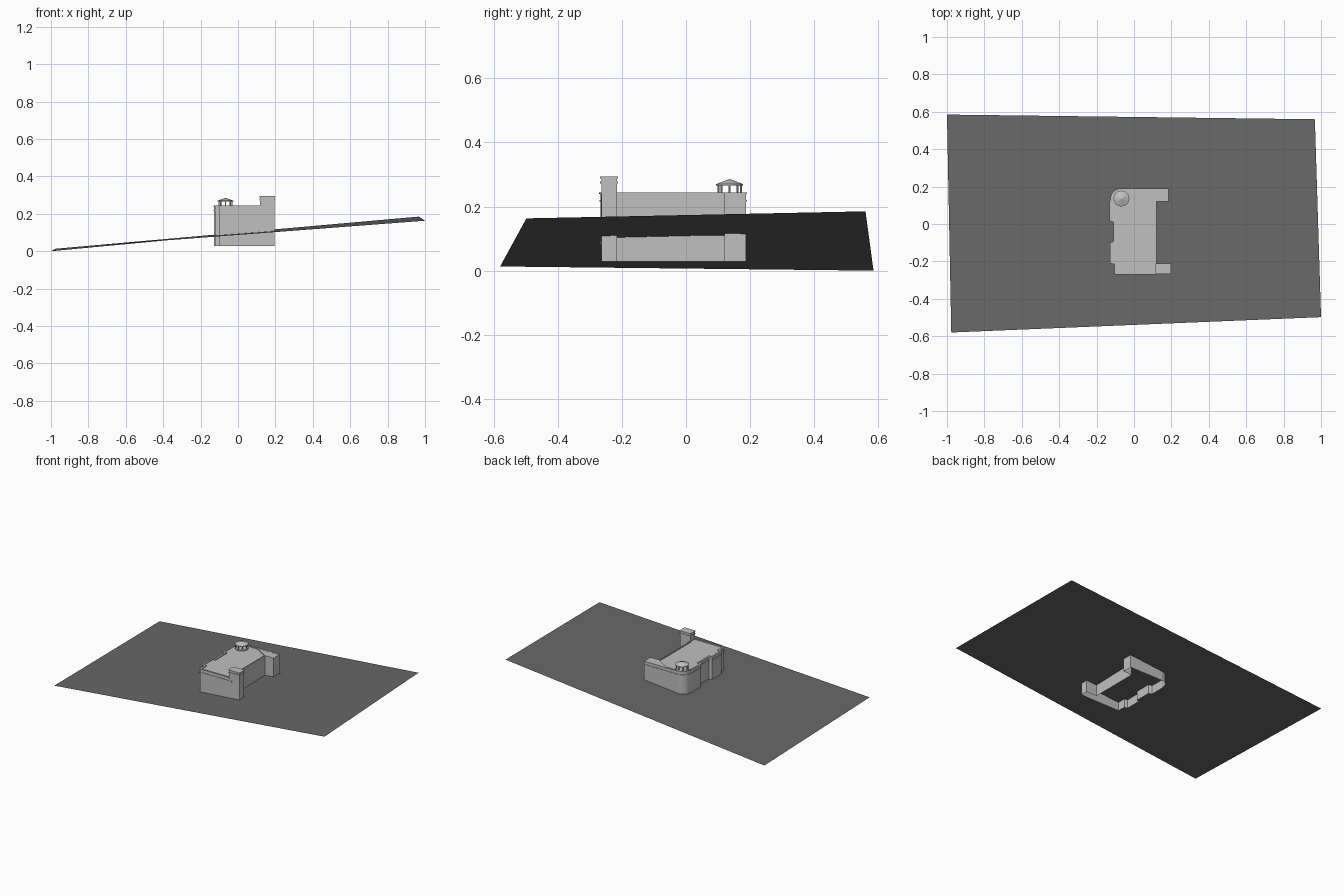
import bpy, bmesh, math
from mathutils import Vector

if "Cube" in bpy.data.objects:
    bpy.data.objects.remove(bpy.data.objects["Cube"])


def material(name, v):
    m = bpy.data.materials.new(name)
    m.diffuse_color = (v, v, v, 1)
    m.use_nodes = True
    m.node_tree.nodes["Principled BSDF"].inputs["Base Color"].default_value = m.diffuse_color
    return m


STONE = material("light grey stone", 0.53)
EARTH = material("dark grey ground", 0.14)


def make(name, verts, faces, mat):
    me = bpy.data.meshes.new(name)
    me.from_pydata(verts, [], faces)
    me.materials.append(mat)
    ob = bpy.data.objects.new(name, me)
    bpy.context.collection.objects.link(ob)
    return ob


def prism(name, pts, z0, z1, bottom=True):
    """Extrude a counter-clockwise outline; walls are open below if bottom is False."""
    n = len(pts)
    verts = [(x, y, z) for z in (z0, z1) for x, y in pts]
    faces = [(i, (i + 1) % n, (i + 1) % n + n, i + n) for i in range(n)]
    faces.append(tuple(range(n, 2 * n)))
    if bottom:
        faces.append(tuple(reversed(range(n))))
    return make(name, verts, faces, STONE)


def rect(x0, x1, y0, y1):
    return [(x0, y0), (x1, y0), (x1, y1), (x0, y1)]


def circle(cx, cy, r, n):
    return [(cx + r * math.cos(2 * math.pi * i / n), cy + r * math.sin(2 * math.pi * i / n))
            for i in range(n)]


def offset(path, d):
    """Offset an open path to its right (outside) with mitred corners."""
    p = [Vector(q) for q in path]
    dirs = [(b - a).normalized() for a, b in zip(p, p[1:])]
    norms = [Vector((v.y, -v.x)) for v in dirs]
    out = []
    for i, q in enumerate(p):
        a, b = norms[max(i - 1, 0)], norms[min(i, len(norms) - 1)]
        out.append(q + (a + b) * (d / (1 + a.dot(b))))
    return [tuple(q) for q in out]


def strip(name, path, inner, outer, z0, z1):
    """Rectangular moulding swept along the wall path."""
    a, b = offset(path, outer), offset(path, -inner)
    n = len(path)
    verts = [(x, y, z) for ring, z in ((a, z0), (a, z1), (b, z1), (b, z0)) for x, y in ring]
    faces = [(k * n + i, k * n + i + 1, (k + 1) % 4 * n + i + 1, (k + 1) % 4 * n + i)
             for i in range(n - 1) for k in range(4)]
    faces += [(3 * n, 2 * n, n, 0), (n - 1, 2 * n - 1, 3 * n - 1, 4 * n - 1)]
    return make(name, verts, faces, STONE)


# sloping site
make("sloping_ground", [(-0.977, -0.58, 0.013), (1.0, -0.498, 0.163),
                        (0.967, 0.56, 0.185), (-1.0, 0.585, 0.0)], [(0, 1, 2, 3)], EARTH)

# wall line: back wing, rounded corner, stepped left side, front
CX, CY, R = -0.067, 0.131, 0.056
corner = [(CX + R * math.cos(math.radians(a)), CY + R * math.sin(math.radians(a)))
          for a in range(90, 181, 15)]
walls = [(0.184, 0.187)] + corner + [
    (-0.127, 0.115), (-0.127, 0.02), (-0.105, 0.012), (-0.105, -0.097), (-0.123, -0.102),
    (-0.123, -0.207), (-0.101, -0.212), (-0.101, -0.267), (0.118, -0.265)]

# main body, open below
ROOF, TOP = 0.237, 0.244
footprint = walls + [(0.196, -0.263), (0.196, -0.215), (0.119, -0.215),
                     (0.119, 0.12), (0.184, 0.12)]
prism("building_body", footprint, 0.028, ROOF, bottom=False)

# parapet, coping and string course
strip("parapet", walls, 0.006, 0.0, ROOF, TOP)
strip("coping", walls, 0.008, 0.004, TOP - 0.005, TOP)
strip("string_course", walls + [(0.14, -0.2648)], 0.0, 0.003, 0.215, 0.221)

# raised roof over the back wing
prism("wing_roof", [(0.119, 0.12), (0.184, 0.12), (0.184, 0.183), (0.015, 0.183)],
      ROOF - 0.002, TOP - 0.001)
prism("right_roof_edge", rect(0.112, 0.119, -0.215, 0.122), ROOF - 0.002, TOP - 0.001)

# front corner tower with caps
prism("corner_tower", rect(0.118, 0.196, -0.264, -0.215), ROOF - 0.002, 0.294)
prism("tower_band", rect(0.115, 0.199, -0.268, -0.212), 0.272, 0.278)
prism("tower_cap", rect(0.115, 0.199, -0.268, -0.212), 0.288, 0.294)

# round cupola on posts
prism("cupola_base", circle(CX, CY + 0.005, 0.042, 24), ROOF - 0.002, TOP)
for x, y in circle(CX, CY + 0.005, 0.035, 8):
    prism("cupola_post", circle(x, y, 0.0035, 6), TOP - 0.002, 0.269)
prism("cupola_eave", circle(CX, CY + 0.005, 0.042, 24), 0.266, 0.270)
ring = [(x, y, 0.270) for x, y in circle(CX, CY + 0.005, 0.042, 24)]
make("cupola_roof", ring + [(CX, CY + 0.005, 0.286)],
     [(i, (i + 1) % 24, 24) for i in range(24)], STONE)
